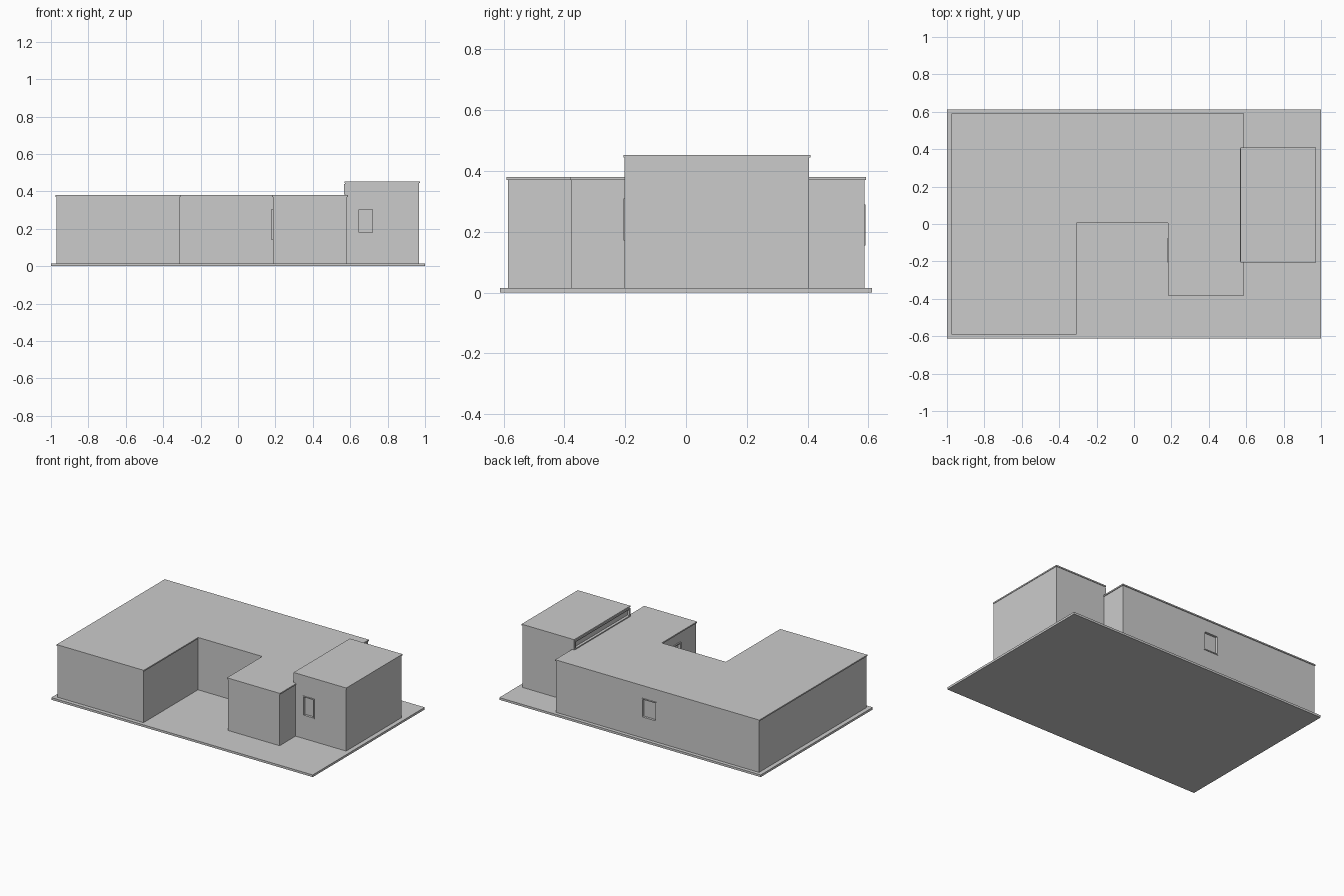
import bpy, bmesh
from mathutils import Vector

if "Cube" in bpy.data.objects:
    bpy.data.objects.remove(bpy.data.objects["Cube"])

grey = bpy.data.materials.new("plaster_grey")
grey.diffuse_color = (0.6, 0.6, 0.6, 1)
grey.use_nodes = True
grey.node_tree.nodes["Principled BSDF"].inputs["Base Color"].default_value = grey.diffuse_color


def prism(name, outline, z0, z1):
    """Extrude a flat outline from z0 to z1."""
    bm = bmesh.new()
    face = bm.faces.new([bm.verts.new((x, y, z0)) for x, y in outline])
    ext = bmesh.ops.extrude_face_region(bm, geom=[face])
    top = [v for v in ext["geom"] if isinstance(v, bmesh.types.BMVert)]
    bmesh.ops.translate(bm, verts=top, vec=(0, 0, z1 - z0))
    bmesh.ops.recalc_face_normals(bm, faces=bm.faces)
    mesh = bpy.data.meshes.new(name)
    bm.to_mesh(mesh)
    bm.free()
    mesh.materials.append(grey)
    obj = bpy.data.objects.new(name, mesh)
    bpy.context.collection.objects.link(obj)
    return obj


def rect(x0, x1, y0, y1):
    return [(x0, y0), (x1, y0), (x1, y1), (x0, y1)]


def box(name, a, b):
    lo = [min(p, q) for p, q in zip(a, b)]
    hi = [max(p, q) for p, q in zip(a, b)]
    return prism(name, rect(lo[0], hi[0], lo[1], hi[1]), lo[2], hi[2])


def cut(target, cutter):
    """Subtract the cutter from the target and remove it."""
    mod = target.modifiers.new("opening", 'BOOLEAN')
    mod.operation = 'DIFFERENCE'
    mod.solver = 'EXACT'
    mod.object = cutter
    bpy.context.view_layer.objects.active = target
    bpy.ops.object.modifier_apply(modifier=mod.name)
    bpy.data.objects.remove(cutter)


def window(name, wall, normal, plane, u0, u1, z0, z1, out=0.004, deep=0.012, t=0.007):
    """Thin projecting frame around a recess; normal is the outward direction."""
    n = Vector(normal)

    def point(u, d, z):
        p = plane + d * (n.x + n.y)
        return (p, u, z) if n.x else (u, p, z)

    cut(wall, box("cutter", point(u0 + t, 0.02, z0 + t), point(u1 - t, -deep, z1 - t)))
    frame = box(name, point(u0, -0.003, z0), point(u1, out, z1))
    cut(frame, box("cutter", point(u0 + t, 0.03, z0 + t), point(u1 - t, -0.03, z1 - t)))


BASE, EAVE, TOP, LIP = 0.015, 0.38, 0.453, 0.009

# Ground slab
prism("ground_slab", rect(-1, 1, -0.612, 0.612), 0, BASE)


# Main building around the courtyard; o pushes the outline outward
def main_outline(o):
    return [(-0.97 - o, -0.585 - o), (-0.313 + o, -0.585 - o), (-0.313 + o, 0.01 - o),
            (0.187 - o, 0.01 - o), (0.187 - o, -0.376 - o), (0.582 + o, -0.376 - o),
            (0.582 + o, 0.587 + o), (-0.97 - o, 0.587 + o)]


main_walls = prism("main_walls", main_outline(0), BASE, EAVE - LIP)
prism("main_roof", main_outline(0.005), EAVE - LIP, EAVE)

# Taller side block
tower_walls = prism("side_block_walls", rect(0.572, 0.969, -0.202, 0.405), BASE, TOP - LIP)
prism("side_block_roof", rect(0.569, 0.972, -0.205, 0.409), TOP - LIP, TOP)

# Windows and the long clerestory above the main roof
window("front_window", tower_walls, (0, -1, 0), -0.202, 0.64, 0.725, 0.172, 0.31)
window("back_window", main_walls, (0, 1, 0), 0.587, -0.187, -0.073, 0.155, 0.29)
window("courtyard_window", main_walls, (-1, 0, 0), 0.187, -0.205, -0.075, 0.14, 0.307, out=0.008)
window("clerestory_window", tower_walls, (-1, 0, 0), 0.572, -0.2, 0.403, 0.382, 0.44, out=0.006)
